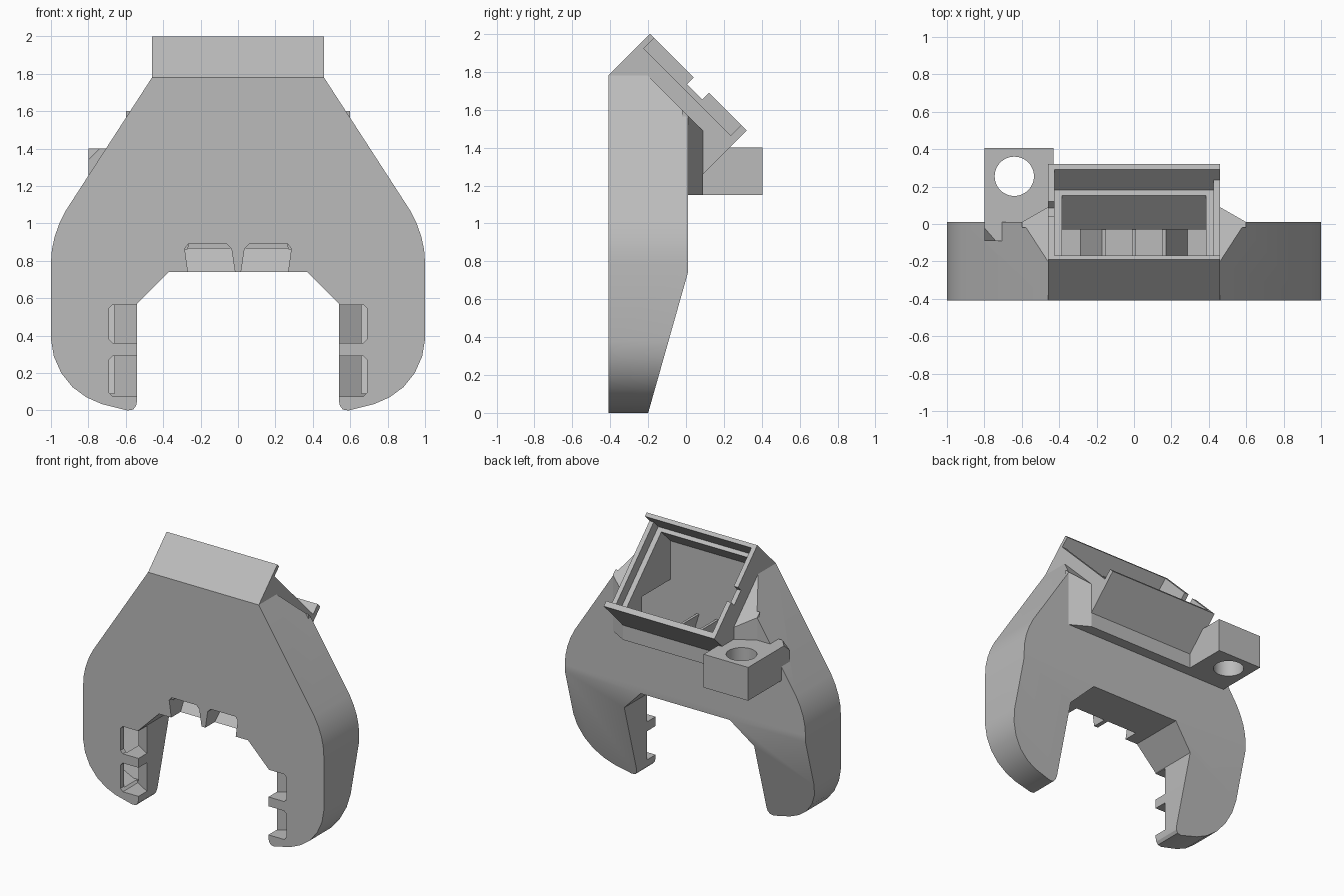
import bpy
import bmesh
import math

if "Cube" in bpy.data.objects:
    bpy.data.objects.remove(bpy.data.objects["Cube"], do_unlink=True)

grey = bpy.data.materials.new("plain_grey")
grey.use_nodes = True
grey.diffuse_color = (0.5, 0.5, 0.5, 1)
grey.node_tree.nodes["Principled BSDF"].inputs["Base Color"].default_value = (0.5, 0.5, 0.5, 1)


def prism(name, pts, axis, lo, hi):
    """Extrude a 2D profile along an axis; hi may be a function of the point."""
    def place(p, d):
        return {"x": (d, p[0], p[1]), "y": (p[0], d, p[1]), "z": (p[0], p[1], d)}[axis]
    bm = bmesh.new()
    a = [bm.verts.new(place(p, lo)) for p in pts]
    b = [bm.verts.new(place(p, hi(*p) if callable(hi) else hi)) for p in pts]
    bm.faces.new(a)
    bm.faces.new(b)
    n = len(pts)
    for i in range(n):
        j = (i + 1) % n
        bm.faces.new((a[i], a[j], b[j], b[i]))
    bmesh.ops.recalc_face_normals(bm, faces=bm.faces)
    mesh = bpy.data.meshes.new(name)
    bm.to_mesh(mesh)
    bm.free()
    mesh.materials.append(grey)
    ob = bpy.data.objects.new(name, mesh)
    bpy.context.collection.objects.link(ob)
    return ob


def boolean(target, tool, operation):
    """Apply a boolean and discard the tool."""
    mod = target.modifiers.new("bool", "BOOLEAN")
    mod.operation = operation
    mod.solver = "EXACT"
    mod.object = tool
    bpy.context.view_layer.objects.active = target
    bpy.ops.object.modifier_apply(modifier=mod.name)
    bpy.data.objects.remove(tool, do_unlink=True)


def cut(target, tool):
    boolean(target, tool, "DIFFERENCE")


def join(target, tool):
    boolean(target, tool, "UNION")


def mirrored(half):
    return half + [(-x, z) for x, z in reversed(half)]


def uv(u, v):
    """Point in the tilted socket frame: u down the slope, v into it."""
    s = math.sqrt(0.5)
    return (-0.19 + s * (u - v), 2 - s * (u + v))


def slot(u0, u1, v0, v1):
    return [uv(u0, v0), uv(u1, v0), uv(u1, v1), uv(u0, v1)]


def back_wedge(dy):
    """Cutter that slants the back of the lower arms."""
    pts = [(0.01, 0.74), (-0.228, -0.1), (0.4, -0.1), (0.4, 1.1)]
    return prism("wedge", [(y + dy, z) for y, z in pts], "x", -1.2, 1.2)


def top_slope():
    return prism("slope", [(-0.22, 1.8), (0.2, 1.38), (0.6, 2.3)], "x", -1.2, 1.2)


# Forked body
body = prism("fan_duct", mirrored([
    (0.46, 1.78), (0.92, 1.07), (0.955, 1.0), (0.98, 0.93), (0.995, 0.86), (1.0, 0.79),
    (1.0, 0.38), (0.985, 0.29), (0.945, 0.2), (0.885, 0.125), (0.81, 0.07), (0.73, 0.035),
    (0.59, 0.0), (0.56, 0.005), (0.545, 0.025), (0.54, 0.05), (0.54, 0.57), (0.37, 0.74),
]), "y", -0.41, 0.01)
cut(body, back_wedge(0))
cut(body, top_slope())

# Chamfered pad on the back
pad = prism("pad", [(0.6, -0.02), (0.6, 0.01), (0.46, 0.09),
                    (-0.46, 0.09), (-0.6, 0.01), (-0.6, -0.02)], "z", 1.15, 1.7)
cut(pad, top_slope())
join(body, pad)

# Tilted fan socket
join(body, prism("socket", [(-0.41, 1.78), (-0.19, 2.0), (0.32, 1.49), (0.085, 1.255),
                            (-0.05, 1.2), (-0.3, 1.5)], "x", -0.46, 0.46))

# Screw lug with its clipped corner and hole
lug = prism("lug", [(-0.8, -0.09), (-0.43, -0.09), (-0.43, 0.405), (-0.8, 0.405)],
            "z", 1.15, 1.4)
bm = bmesh.new()
bm.from_mesh(lug.data)
res = bmesh.ops.bisect_plane(bm, geom=bm.verts[:] + bm.edges[:] + bm.faces[:],
                             plane_co=(-0.8, -0.02, 1.4), plane_no=(-1, -0.86, 1),
                             clear_outer=True)
edges = [e for e in res["geom_cut"] if isinstance(e, bmesh.types.BMEdge)]
bmesh.ops.holes_fill(bm, edges=edges)
bmesh.ops.recalc_face_normals(bm, faces=bm.faces)
bm.to_mesh(lug.data)
bm.free()
join(body, lug)
ring = [math.tau * i / 48 for i in range(48)]
cut(body, prism("hole", [(-0.64 + 0.105 * math.cos(t), 0.255 + 0.105 * math.sin(t))
                         for t in ring], "z", 1.0, 1.6))

# Hollow air channel through the body and arms
channel = prism("channel", mirrored([
    (0.61, 1.45), (0.87, 1.04), (0.94, 0.9), (0.96, 0.79), (0.96, 0.39), (0.91, 0.23),
    (0.82, 0.13), (0.72, 0.09), (0.66, 0.09), (0.66, 0.6), (0.42, 0.87),
]), "y", -0.37, -0.03)
cut(channel, back_wedge(-0.04))
cut(body, channel)

# Socket recess, throat, open side and wire notch
cut(body, prism("recess", slot(0.03, 0.68, -0.05, 0.155), "x", -0.425, 0.425))
cut(body, prism("throat", [uv(0.06, 0.14), uv(0.64, 0.14), (-0.035, 1.265), (-0.035, 1.1),
                           (-0.365, 1.1), (-0.365, 1.74)], "x", -0.385, 0.385))
cut(body, prism("side_gap", slot(0.03, 0.68, -0.05, 0.078), "x", 0.4, 0.5))
cut(body, prism("notch", slot(0.325, 0.44, -0.05, 0.05), "x", -0.5, -0.4))

# Air outlets with slanted backs: two on each arm, two under the bridge
for side in (1, -1):
    for z0, z1 in ((0.075, 0.29), (0.36, 0.565)):
        outline = [(0.5, z0), (0.67, z0), (0.69, z0 + 0.02),
                   (0.69, z1 - 0.02), (0.67, z1), (0.5, z1)]
        cut(body, prism("outlet", [(side * x, z) for x, z in outline], "y", -0.5,
                        lambda x, z: -0.31 + 0.6 * (abs(x) - 0.54)))
    outline = [(0.01, 0.7), (0.035, 0.865), (0.06, 0.89), (0.265, 0.89),
               (0.285, 0.865), (0.262, 0.7)]
    cut(body, prism("outlet", [(side * x, z) for x, z in outline], "y", -0.5,
                    lambda x, z: -0.3 + 0.8 * (z - 0.74)))

# Guide vanes inside the channel
prism("centre_vane", [(-0.01, 0.86), (0.01, 0.86), (0.01, 1.25), (-0.01, 1.25)],
      "y", -0.38, -0.02)
for side, label in ((1, "left"), (-1, "right")):
    vane = [(0.27, 0.86), (0.29, 0.86), (0.17, 1.25), (0.15, 1.25)]
    prism(label + "_vane", [(side * x, z) for x, z in vane], "y", -0.38, -0.02)

# Smooth the rounded shoulders and hole, keeping edges sharp
bpy.ops.object.select_all(action="DESELECT")
body.select_set(True)
bpy.context.view_layer.objects.active = body
bpy.ops.object.shade_smooth_by_angle(angle=math.radians(25))
